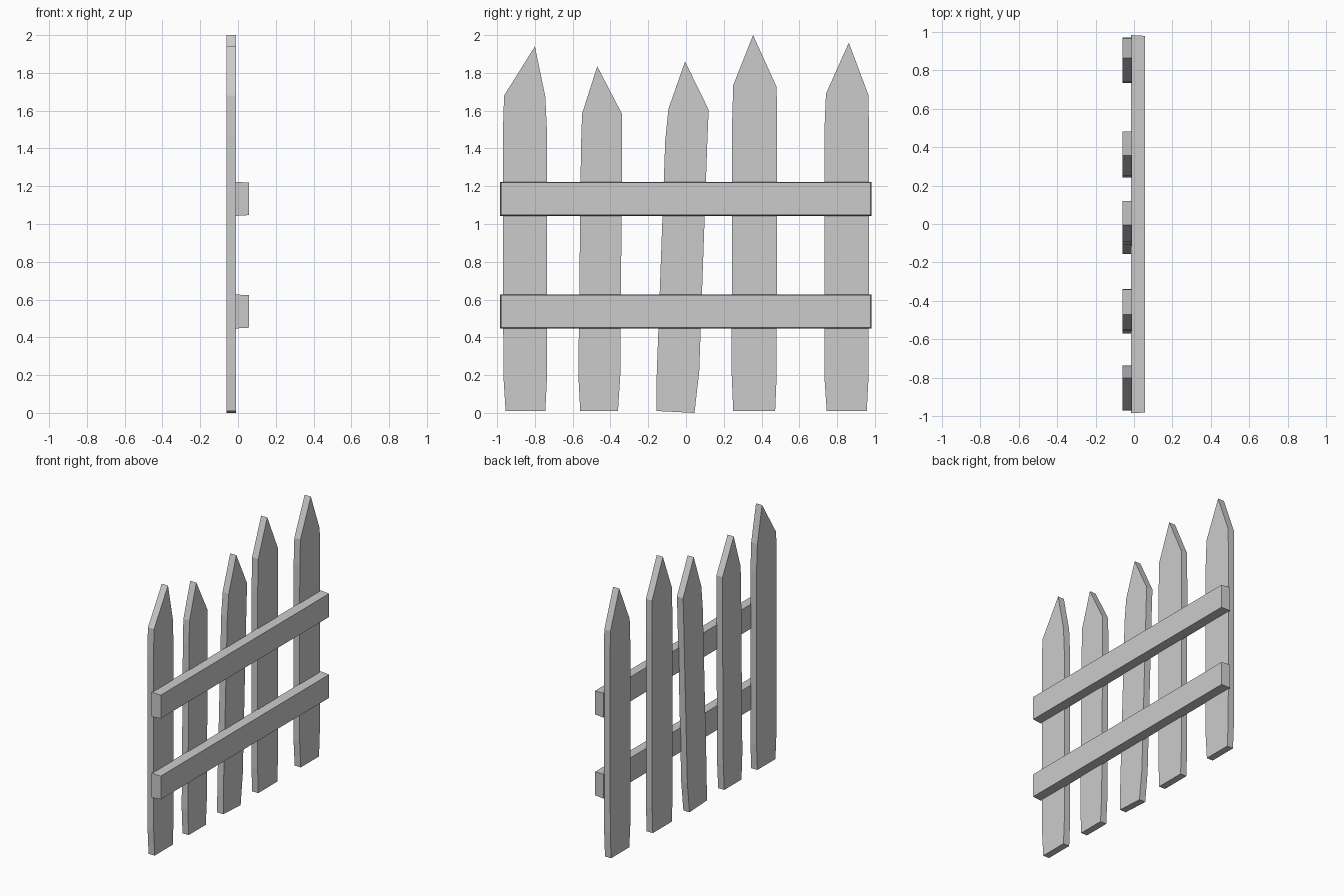
import bpy, bmesh

if "Cube" in bpy.data.objects:
    bpy.data.objects.remove(bpy.data.objects["Cube"])


def prism(name, profile, x0, x1, inset=0.0):
    """Extrude a (y, z) profile from x0 to x1, shrinking the x1 face slightly by inset."""
    cy = sum(p[0] for p in profile) / len(profile)
    cz = sum(p[1] for p in profile) / len(profile)

    def shrink(v, c):
        return v - inset if v > c else v + inset

    bm = bmesh.new()
    back = [bm.verts.new((x0, y, z)) for y, z in profile]
    front = [bm.verts.new((x1, shrink(y, cy), shrink(z, cz))) for y, z in profile]
    bm.faces.new(back)
    bm.faces.new(front[::-1])
    n = len(profile)
    for i in range(n):
        j = (i + 1) % n
        bm.faces.new((back[i], front[i], front[j], back[j]))
    bmesh.ops.recalc_face_normals(bm, faces=bm.faces[:])
    mesh = bpy.data.meshes.new(name)
    bm.to_mesh(mesh)
    bm.free()
    obj = bpy.data.objects.new(name, mesh)
    bpy.context.collection.objects.link(obj)
    return obj


# Pickets: outline from bottom left, up the right side, over the peak and down
pickets = [
    [(-.955, .01), (-.745, .01), (-.735, .20), (-.735, 1.47), (-.745, 1.675),
     (-.80, 1.94), (-.963, 1.68), (-.97, 1.47), (-.967, .20)],
    [(-.56, .01), (-.36, .01), (-.348, .20), (-.338, 1.41), (-.34, 1.585),
     (-.47, 1.835), (-.55, 1.585), (-.556, 1.41), (-.57, .20)],
    [(-.157, .01), (.045, 0), (.07, .22), (.113, 1.44), (.12, 1.605),
     (-.005, 1.86), (-.093, 1.61), (-.11, 1.44), (-.155, .20)],
    [(.25, .01), (.472, .01), (.48, .20), (.482, 1.50), (.48, 1.725),
     (.355, 2.0), (.25, 1.735), (.243, 1.50), (.242, .20)],
    [(.745, .01), (.957, .01), (.967, .20), (.969, 1.50), (.965, 1.685),
     (.862, 1.96), (.741, 1.69), (.733, 1.50), (.732, .20)],
]
for i, outline in enumerate(pickets):
    prism(f"picket_{i + 1}", outline, -.06, -.01)

# Horizontal rails with a slightly smaller outer face
for name, z in (("lower_rail", .447), ("upper_rail", 1.043)):
    rect = [(-.984, z), (.982, z), (.982, z + .18), (-.984, z + .18)]
    prism(name, rect, -.015, .057, inset=.004)
